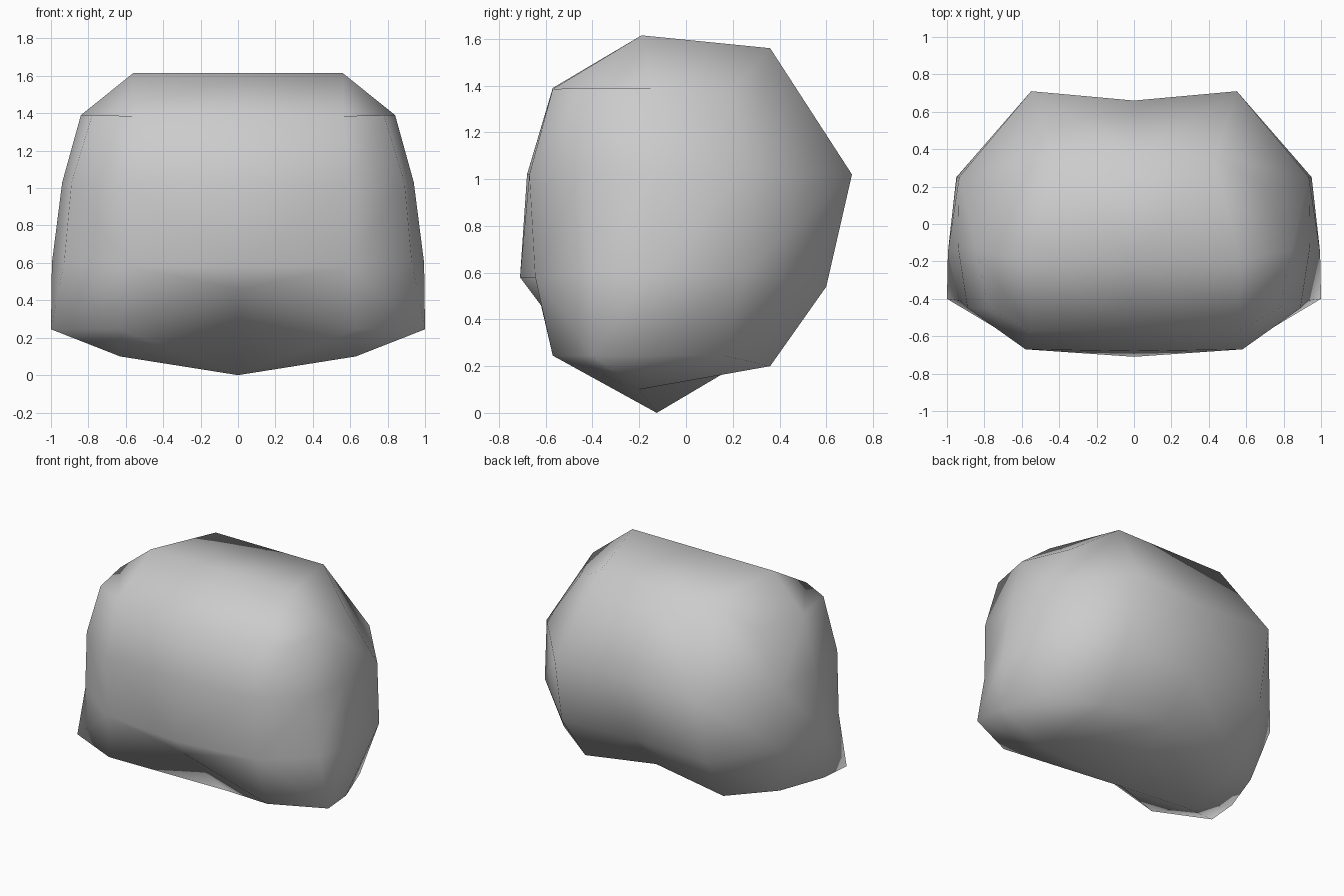
import bpy, bmesh

cube = bpy.data.objects.get("Cube")
if cube:
    bpy.data.objects.remove(cube)

# One plain grey for the whole body
grey = bpy.data.materials.new("plain grey")
grey.use_nodes = True
colour = (0.6, 0.6, 0.6, 1)
grey.diffuse_color = colour
grey.node_tree.nodes["Principled BSDF"].inputs["Base Color"].default_value = colour

# Closed outlines, from the front lower edge up, over the top and down the back
centre = [(0, y, z) for y, z in (
    (-.62, .46), (-.71, .58), (-.68, 1.02), (-.57, 1.39), (-.19, 1.615),
    (.36, 1.56), (.66, 1.02), (.57, .54), (.34, .275), (-.125, 0))]
shoulder = [
    (.63, -.57, .245), (.59, -.645, .58), (.58, -.67, 1.02), (.56, -.57, 1.385),
    (.56, -.19, 1.615), (.43, .36, 1.56), (.55, .71, 1.02), (.57, .6, .54),
    (.55, .36, .2), (.63, -.2, .1)]
side = [
    (1, -.4, .245), (.93, -.41, .6), (.89, -.45, 1.03), (.78, -.45, 1.39),
    (.84, -.14, 1.39), (.71, .2, 1.38), (.935, .25, 1.03), (.95, .25, .6),
    (.86, .16, .245), (.98, -.17, .245)]
side_middle = [(.995, -.15, .6), (.94, -.13, 1.03)]

bm = bmesh.new()
rings = [[bm.verts.new(p) for p in ring] for ring in (centre, shoulder, side)]
low, high = [bm.verts.new(p) for p in side_middle]

# Skin between neighbouring outlines
for a, b in zip(rings, rings[1:]):
    for i in range(len(a)):
        j = (i + 1) % len(a)
        bm.faces.new((a[i], b[i], b[j], a[j]))

# Side panel
s = rings[-1]
for face in ((s[0], s[9], low, s[1]), (s[1], low, high, s[2]),
             (s[2], high, s[4], s[3]), (s[4], high, s[6], s[5]),
             (s[6], high, low, s[7]), (s[7], low, s[9], s[8])):
    bm.faces.new(face)

# Crease running out to the lower front corner
bmesh.ops.connect_verts(bm, verts=[rings[1][1], s[0]])

# Mirror the half and weld the middle
half = bm.verts[:] + bm.edges[:] + bm.faces[:]
bmesh.ops.mirror(bm, geom=half, axis='X', merge_dist=0.001)
bmesh.ops.remove_doubles(bm, verts=bm.verts[:], dist=0.001)
bmesh.ops.recalc_face_normals(bm, faces=bm.faces[:])
for f in bm.faces:
    f.smooth = True

mesh = bpy.data.meshes.new("rounded_body")
bm.to_mesh(mesh)
bm.free()
mesh.materials.append(grey)
body = bpy.data.objects.new("rounded_body", mesh)
bpy.context.collection.objects.link(body)
